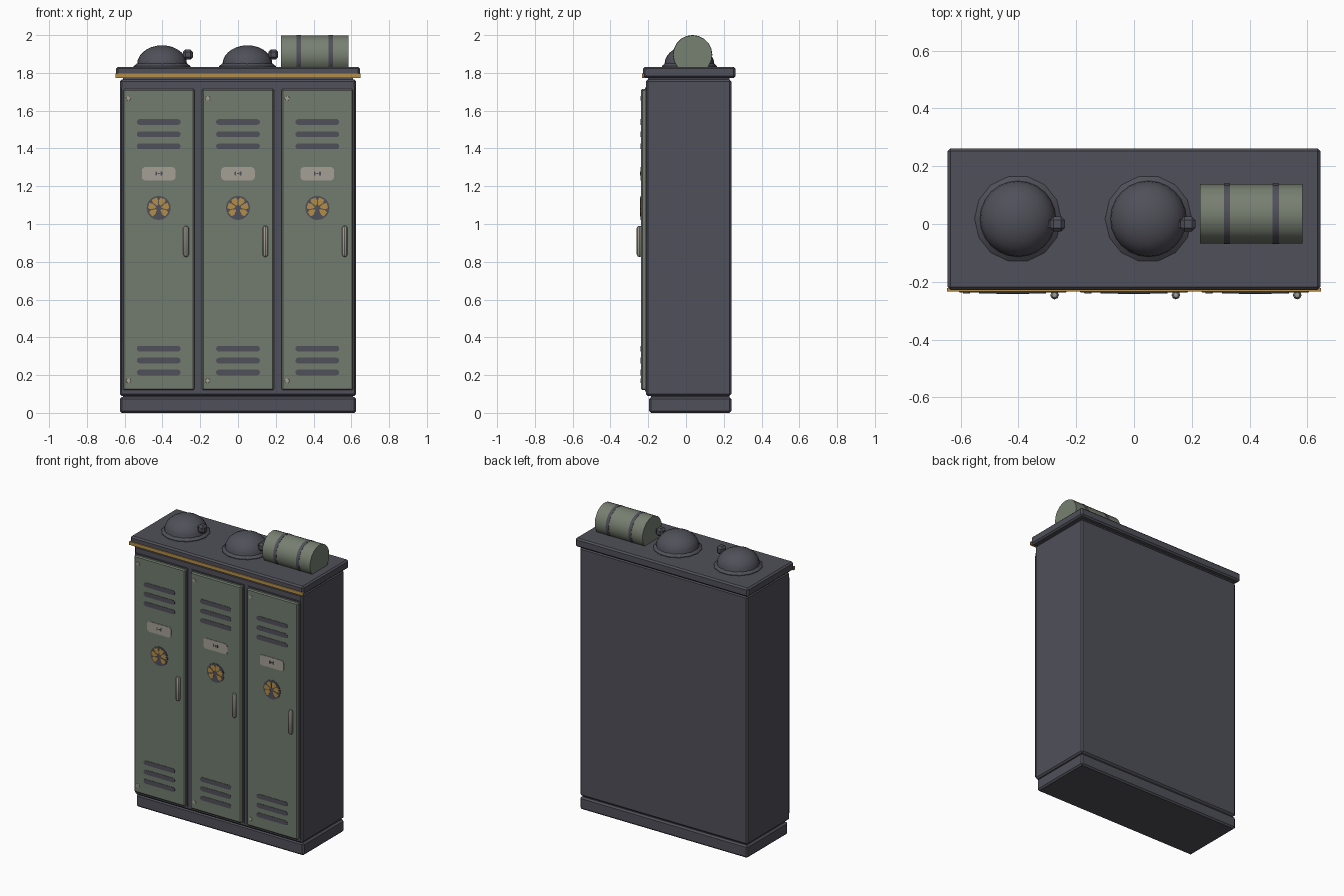
import bpy, bmesh, math
from mathutils import Matrix

if "Cube" in bpy.data.objects:
    bpy.data.objects.remove(bpy.data.objects["Cube"])


def material(name, rgb):
    m = bpy.data.materials.new(name)
    m.diffuse_color = (*rgb, 1)
    m.use_nodes = True
    m.node_tree.nodes["Principled BSDF"].inputs["Base Color"].default_value = m.diffuse_color
    return m


DARK = material("dark_steel", (0.080, 0.080, 0.100))
GREEN = material("grey_green_paint", (0.168, 0.200, 0.158))
CANVAS = material("green_canvas", (0.185, 0.215, 0.165))
GOLD = material("ochre", (0.45, 0.27, 0.065))
CREAM = material("label_cream", (0.38, 0.35, 0.30))
METAL = material("pale_metal", (0.36, 0.34, 0.30))


def finish(bm, name, mat, smooth=False):
    bmesh.ops.recalc_face_normals(bm, faces=bm.faces)
    me = bpy.data.meshes.new(name)
    bm.to_mesh(me)
    bm.free()
    me.materials.append(mat)
    ob = bpy.data.objects.new(name, me)
    bpy.context.collection.objects.link(ob)
    if smooth:
        bpy.ops.object.select_all(action='DESELECT')
        ob.select_set(True)
        bpy.context.view_layer.objects.active = ob
        bpy.ops.object.shade_smooth_by_angle(angle=math.radians(35))
    return ob


def box(name, lo, hi, mat, bevel=0.0, segments=1):
    bm = bmesh.new()
    size = [h - l for l, h in zip(lo, hi)]
    mid = [(h + l) / 2 for l, h in zip(lo, hi)]
    bmesh.ops.create_cube(bm, size=1, matrix=Matrix.Translation(mid) @ Matrix.Diagonal((*size, 1)))
    if bevel:
        bmesh.ops.bevel(bm, geom=bm.edges[:], offset=bevel, segments=segments,
                        profile=0.5, affect='EDGES')
    return finish(bm, name, mat)


def front_plate(name, outlines, y, depth, mat):
    """Extrude (x, z) outlines from y towards the front."""
    bm = bmesh.new()
    for pts in outlines:
        rings = [[bm.verts.new((x, yy, z)) for x, z in pts] for yy in (y, y - depth)]
        for r in rings:
            bm.faces.new(r)
        for i in range(len(pts)):
            j = (i + 1) % len(pts)
            bm.faces.new((rings[0][i], rings[0][j], rings[1][j], rings[1][i]))
    return finish(bm, name, mat)


def rounded(cx, cz, w, h, r, n=4):
    pts = []
    for k, (sx, sz) in enumerate(((1, 1), (-1, 1), (-1, -1), (1, -1))):
        for i in range(n + 1):
            a = math.pi / 2 * (k + i / n)
            pts.append((cx + sx * (w / 2 - r) + r * math.cos(a),
                        cz + sz * (h / 2 - r) + r * math.sin(a)))
    return pts


def disc(cx, cz, r, n=20):
    return [(cx + r * math.cos(math.tau * i / n), cz + r * math.sin(math.tau * i / n))
            for i in range(n)]


def petal(cx, cz, a):
    # wedge with a clipped outer edge
    shape = ((0.016, -0.25), (0.042, -0.40), (0.056, -0.24), (0.056, 0.24), (0.042, 0.40), (0.016, 0.25))
    return [(cx + r * math.cos(a + t), cz + r * math.sin(a + t)) for r, t in shape]


def lathe(name, profile, centre, n, mat, axis='Z'):
    """Revolve (radius, height) points about an axis through centre."""
    bm = bmesh.new()
    rings = []
    for r, h in profile:
        if r == 0:
            rings.append([bm.verts.new((0, 0, h))])
        else:
            rings.append([bm.verts.new((r * math.cos(math.tau * i / n),
                                        r * math.sin(math.tau * i / n), h)) for i in range(n)])
    for a, b in zip(rings, rings[1:]):
        for i in range(n):
            j = (i + 1) % n
            quad = [a[i % len(a)], a[j % len(a)], b[j % len(b)], b[i % len(b)]]
            bm.faces.new(list(dict.fromkeys(quad)))
    rot = {'Z': Matrix(), 'X': Matrix.Rotation(math.pi / 2, 4, 'Y'),
           'Y': Matrix.Rotation(math.pi / 2, 4, 'X')}[axis]
    bm.transform(Matrix.Translation(centre) @ rot)
    return finish(bm, name, mat, smooth=True)


# cabinet carcass
box("plinth", (-0.625, -0.195, 0), (0.625, 0.24, 0.084), DARK, 0.01)
box("plinth_gap", (-0.61, -0.185, 0.07), (0.61, 0.23, 0.10), DARK)
box("cabinet_body", (-0.625, -0.212, 0.09), (0.625, 0.24, 1.765), DARK, 0.01)
box("top_gap", (-0.61, -0.2, 1.75), (0.61, 0.23, 1.79), DARK)
box("top_slab", (-0.645, -0.228, 1.773), (0.645, 0.262, 1.832), DARK, 0.01)
box("gold_trim", (-0.648, -0.234, 1.774), (0.648, -0.222, 1.797), GOLD)

# three doors with their fittings
FACE = -0.238
for k, cx in enumerate((-0.42, 0, 0.42), 1):
    s = f"_{k}"
    box("door_shadow_frame" + s, (cx - 0.197, -0.218, 0.113), (cx + 0.197, -0.2, 1.722), DARK)
    box("door" + s, (cx - 0.19, FACE, 0.12), (cx + 0.19, -0.21, 1.715), GREEN, 0.007)
    front_plate("vents" + s, [rounded(cx, z, 0.232, 0.03, 0.0149)
                              for z in (1.54, 1.475, 1.411, 0.34, 0.277, 0.214)],
                FACE + 0.002, 0.004, DARK)
    front_plate("label" + s, [rounded(cx, 1.266, 0.178, 0.07, 0.018)], FACE + 0.002, 0.005, CREAM)
    front_plate("label_marks" + s, [rounded(cx + dx, 1.267, w, h, 0.002, 1)
                                    for dx, w, h in ((-0.014, 0.008, 0.02), (0, 0.012, 0.006),
                                                     (0.014, 0.01, 0.02))],
                FACE - 0.002, 0.003, DARK)
    front_plate("badge_disc" + s, [disc(cx, 1.085, 0.064)], FACE + 0.002, 0.005, DARK)
    front_plate("badge_petals" + s, [petal(cx, 1.085, math.pi / 2 + math.tau * (i + 0.5) / 7)
                                     for i in range(7) if i != 3],
                FACE - 0.002, 0.003, GOLD)
    for z in (1.665, 0.17):
        lathe("rivet" + s, [(0, -0.003), (0.014, -0.003), (0.012, 0.002), (0, 0.003)],
              (cx - 0.16, FACE, z), 10, METAL, 'Y')
    # upright grip
    lathe("handle" + s, [(0, -0.083), (0.009, -0.08), (0.015, -0.07), (0.015, 0.07),
                         (0.009, 0.08), (0, 0.083)],
          (cx + 0.145, -0.246, 0.908), 8, METAL)

# domed helmets with a small side lamp
dome = [(0.132 * math.cos(math.pi / 2 * i / 7), 1.846 + 0.1 * math.sin(math.pi / 2 * i / 7))
        for i in range(7)] + [(0, 1.946)]
for k, x in enumerate((-0.402, 0.05), 1):
    lathe(f"helmet_brim_{k}", [(0, 1.828), (0.15, 1.828), (0.15, 1.836), (0.13, 1.852), (0, 1.852)],
          (x, 0.018, 0), 14, DARK)
    lathe(f"helmet_dome_{k}", dome, (x, 0.018, 0), 24, DARK)
    lx = x + 0.137
    box(f"lamp_{k}", (lx - 0.026, -0.026, 1.87), (lx + 0.026, 0.026, 1.924), DARK, 0.013)
    box(f"lamp_bracket_{k}", (lx - 0.06, -0.012, 1.878), (lx, 0.016, 1.902), DARK)

# rolled bundle with two straps
def roll(name, x0, x1, r, mat):
    h = (x1 - x0) / 2
    lathe(name, [(0, -h), (r, -h), (r, h), (0, h)], ((x0 + x1) / 2, 0.035, 1.896), 20, mat, 'X')


roll("bedroll", 0.228, 0.584, 0.103, CANVAS)
for k, x in enumerate((0.322, 0.491), 1):
    roll(f"bedroll_strap_{k}", x - 0.011, x + 0.011, 0.1045, DARK)
